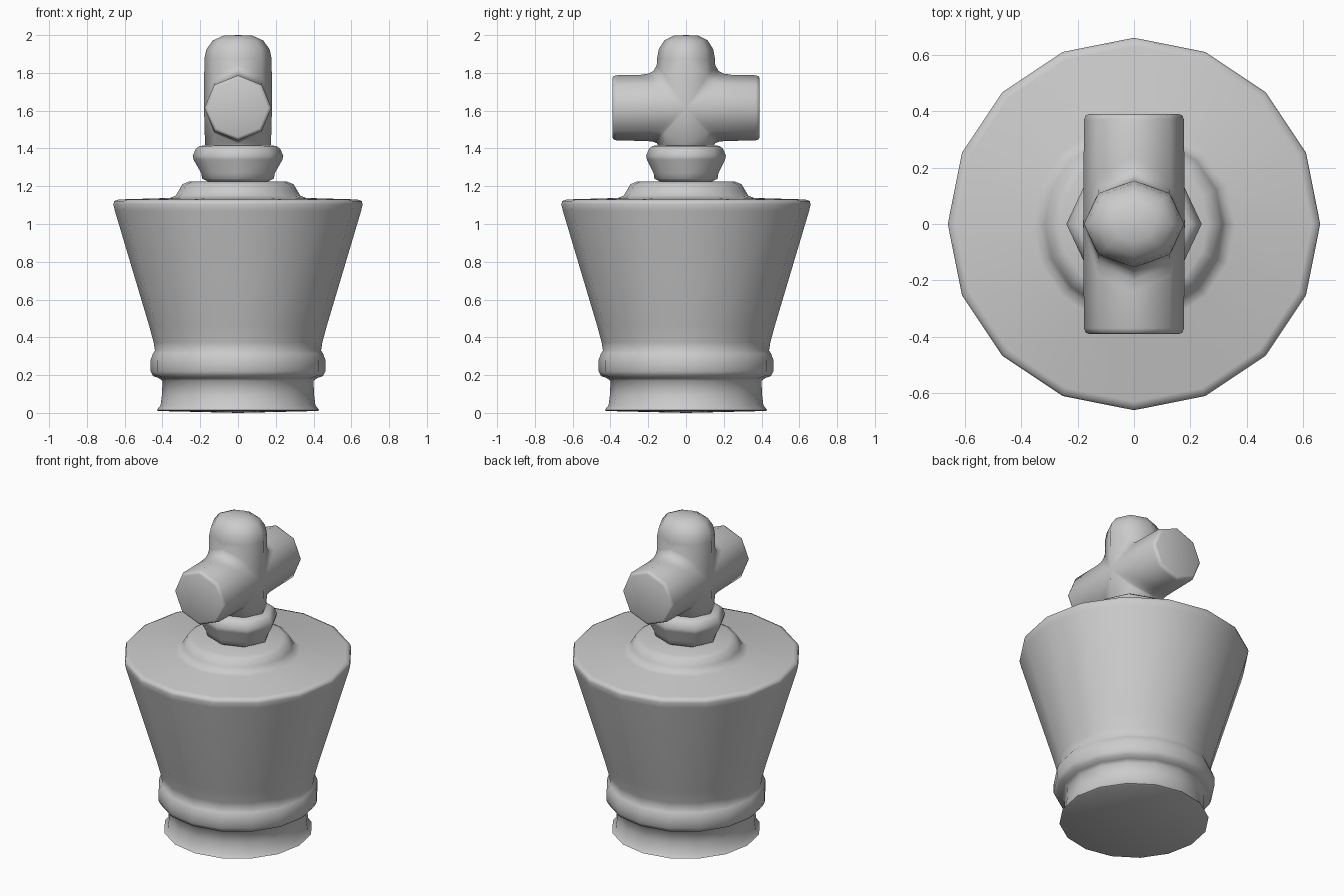
import bpy, bmesh
from math import sin, cos, pi, sqrt, radians

if "Cube" in bpy.data.objects:
    bpy.data.objects.remove(bpy.data.objects["Cube"])


def finish(name, bm, angle):
    bmesh.ops.remove_doubles(bm, verts=bm.verts, dist=0.0005)
    bmesh.ops.dissolve_degenerate(bm, edges=bm.edges, dist=0.0005)
    bmesh.ops.recalc_face_normals(bm, faces=bm.faces)
    me = bpy.data.meshes.new(name)
    bm.to_mesh(me)
    bm.free()
    ob = bpy.data.objects.new(name, me)
    bpy.context.collection.objects.link(ob)
    bpy.ops.object.select_all(action='DESELECT')
    ob.select_set(True)
    bpy.context.view_layer.objects.active = ob
    bpy.ops.object.shade_smooth_by_angle(angle=radians(angle))
    return ob


def grid_faces(bm, rows):
    # skin neighbouring rows of points with quads
    rows = [[bm.verts.new(p) for p in r] for r in rows]
    for a, b in zip(rows, rows[1:]):
        for i in range(len(a) - 1):
            bm.faces.new((a[i], a[i + 1], b[i + 1], b[i]))


def lathe(name, profile, sides, ystretch=1.0, angle=60):
    bm = bmesh.new()
    rows = []
    for k in range(sides + 1):
        a = 2 * pi * k / sides
        rows.append([(r * cos(a), r * sin(a) * ystretch, z) for r, z in profile])
    grid_faces(bm, rows)
    return finish(name, bm, angle)


# Flared body with foot, ring and raised top plate
lathe("body", [
    (0, 0.0), (0.42, 0.01), (0.43, 0.015), (0.41, 0.04), (0.402, 0.1), (0.40, 0.17),
    (0.42, 0.185), (0.45, 0.195), (0.463, 0.22), (0.463, 0.28), (0.45, 0.315),
    (0.44, 0.33), (0.447, 0.375), (0.47, 0.46), (0.652, 1.07), (0.66, 1.105),
    (0.655, 1.122), (0.63, 1.13), (0.36, 1.138), (0.33, 1.15), (0.315, 1.175),
    (0.295, 1.21), (0.26, 1.224), (0, 1.226)], 16)

# Eight-sided neck collar, slightly flattened
lathe("collar", [
    (0, 1.222), (0.16, 1.226), (0.19, 1.24), (0.195, 1.27), (0.235, 1.34),
    (0.24, 1.362), (0.222, 1.40), (0.20, 1.414), (0, 1.42)], 8, 0.88)

# Cross finial: octagonal post and arms sharing filleted corners
RX, RY, RA, ZC = 0.18, 0.155, 0.175, 1.615
DOME = [(0, 2.0), (0.42, 1.997), (0.74, 1.972), (0.93, 1.925), (0.99, 1.875)]
FOOT = [(0, 1.41), (0.9, 1.41), (0.97, 1.42)]
ARM = [(0.37, 0.985), (0.385, 0.95), (0.39, 0.88), (0.39, 0)]


def quadrant(bm, mx, my, up):
    post = DOME if up > 0 else FOOT
    fz = 0.05 if up > 0 else 0.012
    rows = []
    for a in (0, pi / 4, pi / 2):
        c, s = cos(a) * mx, sin(a)
        f = sqrt(s)
        row = [(RX * r * c, my * RY * r * s, z) for r, z in post]
        # fillet between post and arm
        for ky, kz in ((0.0, 1.0), (0.018, 0.4), (0.045, 0.12), (0.085, 0.0)):
            row.append((RX * c, my * (RY * s + ky * f), ZC + up * (RA * s + kz * fz * f)))
        row += [(RX * r * c, my * y, ZC + up * RA * r * s) for y, r in ARM]
        rows.append(row)
    grid_faces(bm, rows)


bm = bmesh.new()
for mx in (1, -1):
    for my in (1, -1):
        for up in (1, -1):
            quadrant(bm, mx, my, up)
finish("cross_finial", bm, 65)
